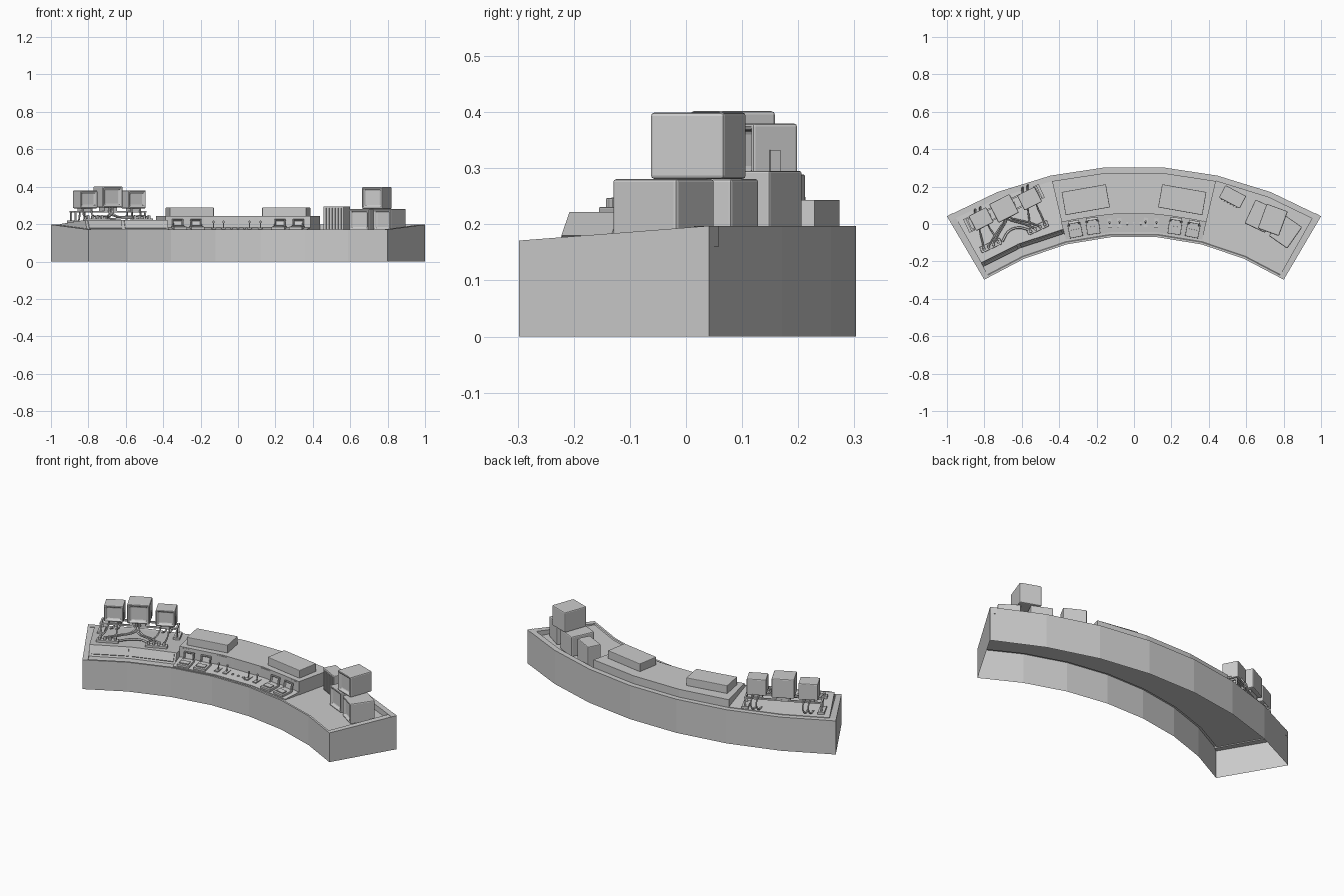
import bpy, bmesh, math
from mathutils import Vector, Matrix

if "Cube" in bpy.data.objects:
    bpy.data.objects.remove(bpy.data.objects["Cube"])

S7 = [-1 + 2 * i / 7 for i in range(8)]


def arc(t, v, z=0.0):
    """Point on the curved desk: t runs left to right (-1..1), v from front (0) to back (1)."""
    a, b = math.radians(32.5 * t), math.radians(30 * t)
    p = Vector((1.49 * math.sin(a), -1.555 + 1.485 * math.cos(a) + .005, z))
    q = Vector((2 * math.sin(b), -1.691 + 2 * math.cos(b), z))
    return p.lerp(q, v)


def finish(name, bm, bevel=0.0, recalc=True):
    if recalc:
        bmesh.ops.recalc_face_normals(bm, faces=bm.faces)
    me = bpy.data.meshes.new(name)
    bm.to_mesh(me)
    bm.free()
    ob = bpy.data.objects.new(name, me)
    bpy.context.collection.objects.link(ob)
    if bevel:
        m = ob.modifiers.new("bevel", 'BEVEL')
        m.width, m.segments, m.limit_method = bevel, 2, 'ANGLE'
    return ob


def band(name, ts, prof, closed=True, caps=None):
    """Sweep a (v, z) profile along the desk curve."""
    bm = bmesh.new()
    rows = [[bm.verts.new(arc(t, v, z)) for v, z in prof] for t in ts]
    n = len(prof)
    for r, s in zip(rows, rows[1:]):
        for i in range(n if closed else n - 1):
            j = (i + 1) % n
            bm.faces.new((r[i], r[j], s[j], s[i]))
    for r in (rows[0], rows[-1]):
        if closed:
            bm.faces.new(r)
        elif caps:
            bm.faces.new([r[i] for i in caps])
    return finish(name, bm)


def box(name, loc, size, rot=0.0, bevel=0.0, tilt=0.0, screen=False):
    """Box turned about z; screen=True adds a recessed screen on its front."""
    bm = bmesh.new()
    bmesh.ops.create_cube(bm, size=1, matrix=Matrix.Diagonal((*size, 1)))
    if screen:
        f = min(bm.faces, key=lambda f: f.calc_center_median().y)
        bmesh.ops.inset_region(bm, faces=[f], thickness=size[0] * .14)
        bmesh.ops.inset_region(bm, faces=[f], thickness=size[0] * .05, depth=-.012)
    ob = finish(name, bm, bevel)
    ob.location = loc
    ob.rotation_euler = (math.radians(tilt), 0, math.radians(rot))
    return ob


def tube(name, pts, r):
    cu = bpy.data.curves.new(name, 'CURVE')
    cu.dimensions = '3D'
    cu.bevel_depth, cu.bevel_resolution, cu.resolution_u = r, 1, 6
    cu.use_fill_caps = True
    sp = cu.splines.new('BEZIER')
    sp.bezier_points.add(len(pts) - 1)
    for b, p in zip(sp.bezier_points, pts):
        b.co = p
        b.handle_left_type = b.handle_right_type = 'AUTO'
    ob = bpy.data.objects.new(name, cu)
    bpy.context.collection.objects.link(ob)
    return ob


# Curved desk shell, open underneath, with raised rims at back and ends
band("desk_shell", S7, [(0, 0), (0, .171), (.03, .171), (.04, .165), (.92, .165), (.92, .197),
                        (1, .197), (1, 0)], closed=False, caps=(0, 1, 6, 7))
for s, nm in ((-1, "left"), (1, "right")):
    band(nm + "_end_rim", [s, s * .965], [(0, .16), (0, .171), (1, .1972), (1, .16)])

# Central raised console and its control tray
mid = S7[2:6]
band("center_console", mid, [(.33, .165), (.33, .243), (.92, .243), (.92, .165)])
band("control_tray", mid, [(.07, .166), (.07, .170), (.33, .182), (.33, .166)])
for i in range(8):
    t = -.375 + i * .107
    p = arc(t, .33, .214)
    box("console_wall_panel", p, (.07, .008, .045), -31 * t)
for s in (-1, 1):
    box("console_top_unit", (s * .258, .13, .265), (.24, .125, .048), -10 * s, .003)

# Keypads and levers on the tray
for t in (-.36, -.25, .25, .36):
    r = -31 * t
    box("keypad_base", arc(t, .17, .181), (.07, .075, .014), r, .002, 4)
    box("keypad_keys", arc(t, .14, .190), (.05, .03, .006), r, 0, 4)
    box("keypad_screen", arc(t, .27, .2), (.06, .016, .055), r, .003, -15, screen=True)
for x in (-.125, -.075, .06, .115):
    t = x / .85
    p = arc(t, .2, .178)
    box("lever_plate", p, (.022, .05, .006), -31 * t)
    box("lever_stem", p + Vector((0, 0, .015)), (.005, .005, .03), -31 * t, 0, -12)
    box("lever_knob", p + Vector((0, .004, .034)), (.011, .011, .012), -31 * t, .003)
for t in (-.04, 0, .04):
    box("tray_button", arc(t, .18, .178), (.012, .012, .008), -31 * t, .002)

# Left raised plinth with sloping front panels
left = [-.965, S7[1], S7[2]]
band("left_plinth", left, [(.16, .165), (.22, .222), (.92, .2), (.92, .165)])
for a, b in ((-.95, -.725), (-.705, -.44)):
    band("plinth_front_panel", [a, b], [(.165, .176), (.205, .216), (.198, .222), (.156, .18)])

# Left monitor bank on a tube frame
ANG = 25
M = Matrix.Translation((-.695, .083, 0)) @ Matrix.Rotation(math.radians(ANG), 4, 'Z')


def L(x, y, z):
    return M @ Vector((x, y, z))


bank = ((-.135, .0, .332, .105, .09, .095), (0, .0, .345, .122, .112, .113),
        (.146, -.01, .332, .105, .09, .095))
for x, y, z, w, d, h in bank:
    box("bank_monitor", L(x, y, z), (w, d, h), ANG + 2, .006, screen=True)
    box("monitor_foot", L(x, y, .28), (w * .6, d * .6, .03), ANG)
    box("monitor_side_latch", L(x + w / 2, y, z - .02), (.008, .02, .04), ANG)
for y in (-.03, .03):
    box("frame_rail", L(0, y, .266), (.42, .009, .009), ANG)
    for x in (-.205, .205):
        box("frame_leg", L(x, y, .235), (.009, .009, .065), ANG)
for x in (-.205, .205):
    box("frame_crossbar", L(x, 0, .266), (.009, .06, .009), ANG)
    box("frame_foot", L(x, 0, .211), (.035, .08, .014), ANG)

# Connector blocks and cables
blocks = [Vector((-.765, -.115, .222)), Vector((-.515, -.02, .222))]
for k, c in enumerate(blocks):
    box("connector_block", c, (.12, .035, .018), ANG, .003)
    for i in range(4):
        u = (i - 1.5) * .028
        p = c + Vector((u * .9, u * .42, .014))
        box("connector_plug", p, (.014, .018, .022), ANG, .003)
        x, y, z, w, d, h = bank[(0, 2)[k] if i in (0, 3) else 1]
        top = L(x + u * .6, y - d * .35, z - h / 2 + .005)
        tube("signal_cable", [top, top + Vector((0, -.012, -.035)), top.lerp(p, .7) * 1 +
             Vector((0, 0, -.012)), p + Vector((0, 0, .008))], .0045)
a, b = blocks
tube("linking_cable", [a + Vector((.06, .02, .01)), a + Vector((.1, .08, .006)),
                       b + Vector((-.1, 0, .01)), b + Vector((-.05, -.01, .012))], .006)
for x in (-.15, -.12, .13, .16):
    tube("rear_cable", [L(x, .035, .29), L(x + .01, .06, .245), L(x, .05, .212), L(x - .012, .02, .215)], .0045)

# Right stack of monitors and the vented unit
for nm, x, y, z, r in (("lower_left_monitor", .675, .042, .222, -25),
                       ("lower_right_monitor", .81, -.04, .222, -35),
                       ("upper_monitor", .742, .022, .34, -20)):
    box(nm, (x, y, z), (.12, .14, .118), r, .008, screen=True)
V = Matrix.Translation((.527, .145, .23)) @ Matrix.Rotation(math.radians(-28), 4, 'Z')
box("vented_unit", V.translation, (.125, .075, .13), -28, .004)
for i in range(6):
    box("vent_slat", V @ Vector((-.045 + i * .018, -.038, 0)), (.008, .01, .11), -28)
